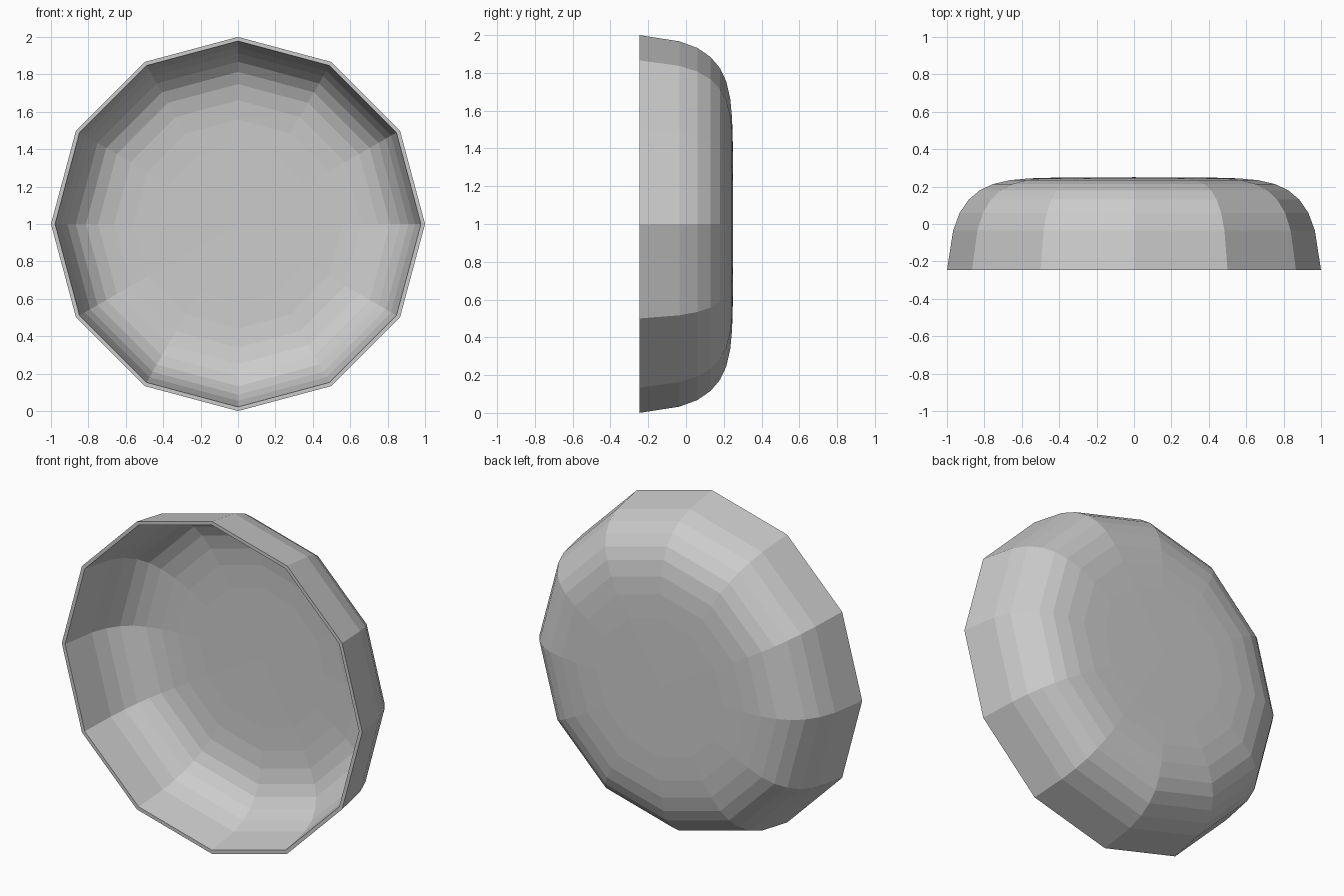
import bpy, bmesh
from math import sin, cos, pi
from mathutils import Vector

if "Cube" in bpy.data.objects:
    bpy.data.objects.remove(bpy.data.objects["Cube"])

SIDES = 12
WALL = 0.022

# Outer profile (radius, y) from open rim to the centre of the closed back
outer = [Vector(p) for p in [
    (1.0, -0.247), (0.967, -0.035), (0.932, 0.06), (0.884, 0.13), (0.825, 0.18),
    (0.755, 0.213), (0.665, 0.234), (0.56, 0.244), (0.42, 0.248), (0.0, 0.25)]]

# Inner profile: the outer one offset inwards by the wall thickness
inner = []
for i, p in enumerate(outer):
    t = (outer[min(i + 1, len(outer) - 1)] - outer[max(i - 1, 0)]).normalized()
    inner.append(p + Vector((-t.y, t.x)) * WALL if t.x > 0 else p - Vector((t.y, -t.x)) * WALL)
inner[0] = Vector((1.0 - WALL, -0.247))
inner[-1] = Vector((0.0, 0.25 - WALL))

# Revolve the closed profile around the y axis through z = 1
bm = bmesh.new()
rings = []
for r, y in outer + inner[::-1]:
    if r < 1e-6:
        rings.append([bm.verts.new((0, y, 1))] * SIDES)
    else:
        rings.append([bm.verts.new((r * cos(2 * pi * k / SIDES), y, 1 + r * sin(2 * pi * k / SIDES)))
                      for k in range(SIDES)])
for a, b in zip(rings, rings[1:] + rings[:1]):
    for k in range(SIDES):
        n = (k + 1) % SIDES
        corners = list(dict.fromkeys((a[k], a[n], b[n], b[k])))
        if len(corners) > 2:
            bm.faces.new(corners)
bmesh.ops.recalc_face_normals(bm, faces=bm.faces)

mesh = bpy.data.meshes.new("bowl")
bm.to_mesh(mesh)
bm.free()
bpy.context.collection.objects.link(bpy.data.objects.new("bowl", mesh))
